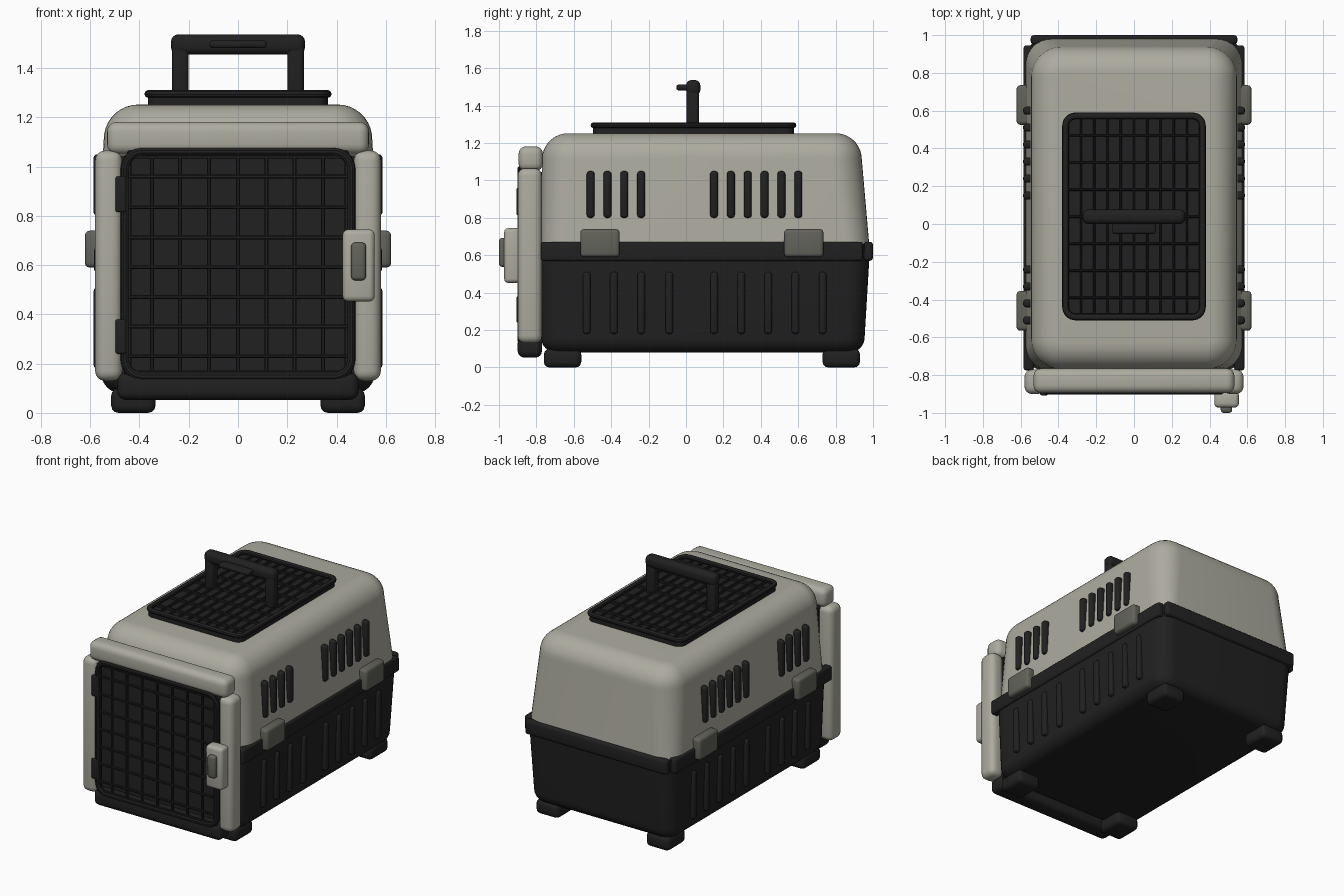
import bpy, bmesh, math

if "Cube" in bpy.data.objects:
    bpy.data.objects.remove(bpy.data.objects["Cube"])


def material(name, rgb):
    m = bpy.data.materials.new(name)
    m.diffuse_color = (*rgb, 1)
    m.use_nodes = True
    m.node_tree.nodes["Principled BSDF"].inputs["Base Color"].default_value = m.diffuse_color
    return m


BEIGE = material("warm_grey_plastic", (0.42, 0.41, 0.35))
BLACK = material("black_plastic", (0.015, 0.015, 0.015))
GREY = material("clip_grey", (0.125, 0.125, 0.105))


def finish(name, bm, mat):
    bmesh.ops.recalc_face_normals(bm, faces=bm.faces)
    me = bpy.data.meshes.new(name)
    bm.to_mesh(me)
    bm.free()
    me.materials.append(mat)
    me.polygons.foreach_set("use_smooth", [True] * len(me.polygons))
    me.set_sharp_from_angle(angle=math.radians(35))
    ob = bpy.data.objects.new(name, me)
    bpy.context.collection.objects.link(ob)
    return ob


def box(name, x, y, z, mat, bevel=0.0, seg=3):
    """Bevelled box from (min, max) pairs."""
    bm = bmesh.new()
    bmesh.ops.create_cube(bm, size=1)
    for v in bm.verts:
        v.co = [(a + b) / 2 + c * (b - a) for (a, b), c in zip((x, y, z), v.co)]
    if bevel:
        bmesh.ops.bevel(bm, geom=bm.edges[:], offset=bevel, segments=seg,
                        profile=0.5, affect='EDGES', clamp_overlap=True)
    return finish(name, bm, mat)


def pair(name, x, y, z, mat, bevel=0.0, seg=3):
    """Box mirrored to both sides."""
    box(name + "_right", x, y, z, mat, bevel, seg)
    box(name + "_left", (-x[1], -x[0]), y, z, mat, bevel, seg)


def rounded_rect(hx, y0, y1, r, z, n=8):
    pts = []
    for cx, cy, a0 in ((hx - r, y1 - r, 0), (r - hx, y1 - r, 90),
                       (r - hx, y0 + r, 180), (hx - r, y0 + r, 270)):
        for i in range(n + 1):
            a = math.radians(a0 + 90 * i / n)
            pts.append((cx + r * math.cos(a), cy + r * math.sin(a), z))
    return pts


def loft(name, sections, mat, ring=False, upright=False):
    """Skin rounded-rectangle sections; ring closes the section loop."""
    bm = bmesh.new()
    loops = []
    for s in sections:
        pts = rounded_rect(*s)
        if upright:
            pts = [(x, -z, y) for x, y, z in pts]
        loops.append([bm.verts.new(p) for p in pts])
    n = len(loops[0])
    for k in range(len(loops) if ring else len(loops) - 1):
        a, b = loops[k], loops[(k + 1) % len(loops)]
        for i in range(n):
            bm.faces.new((a[i], a[(i + 1) % n], b[(i + 1) % n], b[i]))
    if not ring:
        bm.faces.new(loops[0])
        bm.faces.new(loops[-1])
    return finish(name, bm, mat)


def frame(name, hx, y0, y1, r, z, w, h, mat, upright=False):
    """Rounded frame with an oval cross-section w wide and h deep."""
    sec = []
    for i in range(10):
        a = 2 * math.pi * i / 10
        d = w / 2 * (1 - math.cos(a))
        sec.append((hx - d, y0 + d, y1 - d, r - d, z + h / 2 * math.sin(a)))
    loft(name, sec, mat, True, upright)


# lower tub: rounded floor edge, walls leaning outwards
sec = []
for i in range(7):
    a = math.radians(15 * i)
    d = 0.08 * (1 - math.sin(a))
    sec.append((0.555 - d, -0.775 + d, 0.955 - d, 0.11 - d, 0.16 - 0.08 * math.cos(a)))
sec.append((0.575, -0.78, 0.985, 0.11, 0.66))
loft("lower_tub", sec, BLACK)

# upper shell: walls leaning inwards, rounded roof edge
sec = [(0.575, -0.775, 0.983, 0.13, 0.62)]
for i in range(10):
    a = math.radians(10 * i)
    d = 0.14 * (1 - math.cos(a))
    sec.append((0.545 - d, -0.77 + d, 0.94 - d, 0.16 - d, 1.112 + 0.14 * math.sin(a)))
loft("upper_shell", sec, BEIGE)

# rim between the halves
pair("side_rim", (0.53, 0.584), (-0.775, 0.945), (0.57, 0.672), BLACK, 0.012)
box("back_rim", (-0.547, 0.547), (0.95, 1.0), (0.57, 0.672), BLACK, 0.018)

# feet and clips
for tag, y in (("front", (-0.76, -0.56)), ("back", (0.73, 0.93))):
    pair(tag + "_foot", (0.335, 0.515), y, (0, 0.1), BLACK, 0.03)
for tag, y in (("front", (-0.565, -0.355)), ("back", (0.525, 0.735))):
    pair(tag + "_clip", (0.55, 0.622), y, (0.59, 0.74), GREY, 0.02)

# vents in the shell, ribs on the tub
for i, y in enumerate((-0.51, -0.42, -0.33, -0.24, 0.15, 0.24, 0.33, 0.42, 0.51, 0.60)):
    pair(f"vent_{i}", (0.53, 0.587), (y - 0.021, y + 0.021), (0.80, 1.05), BLACK, 0.016)
for i, y in enumerate((-0.53, -0.385, -0.24, -0.09, 0.15, 0.295, 0.44, 0.585, 0.73)):
    pair(f"rib_{i}", (0.53, 0.586), (y - 0.02, y + 0.02), (0.18, 0.51), BLACK, 0.014)

# front surround
pair("door_post", (0.47, 0.58), (-0.90, -0.77), (0.13, 1.065), BEIGE, 0.04, 4)
box("door_header", (-0.532, 0.532), (-0.895, -0.765), (1.05, 1.182), BEIGE, 0.04, 4)
box("door_sill", (-0.49, 0.49), (-0.90, -0.77), (0.053, 0.165), BLACK, 0.035, 4)

# door: backing, frame, grid, hinges
box("door_backing", (-0.48, 0.48), (-0.83, -0.77), (0.10, 1.045), BLACK)
frame("door_frame", 0.477, 0.13, 1.078, 0.09, 0.885, 0.035, 0.035, BLACK, True)
for i, x in enumerate((-0.44, -0.35, -0.235, -0.118, 0, 0.115, 0.23, 0.345, 0.44)):
    box(f"door_bar_{i}", (x - 0.008, x + 0.008), (-0.893, -0.877), (0.145, 1.065), BLACK, 0.004, 1)
for i, z in enumerate((0.165, 0.23, 0.35, 0.47, 0.592, 0.713, 0.835, 0.96, 1.04)):
    box(f"door_crossbar_{i}", (-0.462, 0.462), (-0.895, -0.879), (z - 0.008, z + 0.008), BLACK, 0.004, 1)
for tag, z in (("upper", (0.815, 0.96)), ("lower", (0.24, 0.38))):
    box(tag + "_hinge", (-0.497, -0.455), (-0.907, -0.86), z, BLACK, 0.008)

# latch
box("latch_body", (0.425, 0.555), (-0.972, -0.885), (0.452, 0.745), BEIGE, 0.022)
box("latch_slider", (0.459, 0.52), (-1.0, -0.95), (0.538, 0.692), GREY, 0.016)

# roof hatch with grid
loft("hatch_base", [(0.365, -0.497, 0.577, 0.05, 1.23),
                    (0.365, -0.497, 0.577, 0.05, 1.28)], BLACK)
frame("hatch_frame", 0.38, -0.51, 0.59, 0.07, 1.295, 0.035, 0.032, BLACK)
for i in range(-4, 5):
    x = 0.07 * i
    box(f"hatch_bar_{i + 4}", (x - 0.006, x + 0.006), (-0.49, 0.57), (1.275, 1.297), BLACK, 0.004, 1)
for i in range(7):
    y = -0.39 + 0.143 * i
    box(f"hatch_crossbar_{i}", (-0.36, 0.36), (y - 0.006, y + 0.006), (1.275, 1.299), BLACK, 0.004, 1)

# carrying handle
pair("handle_post", (0.2, 0.267), (0.003, 0.07), (1.27, 1.50), BLACK, 0.018)
box("handle_grip", (-0.272, 0.272), (0.0, 0.077), (1.455, 1.537), BLACK, 0.03, 4)
box("handle_button", (-0.116, 0.116), (-0.052, 0.03), (1.481, 1.512), BLACK, 0.012)
